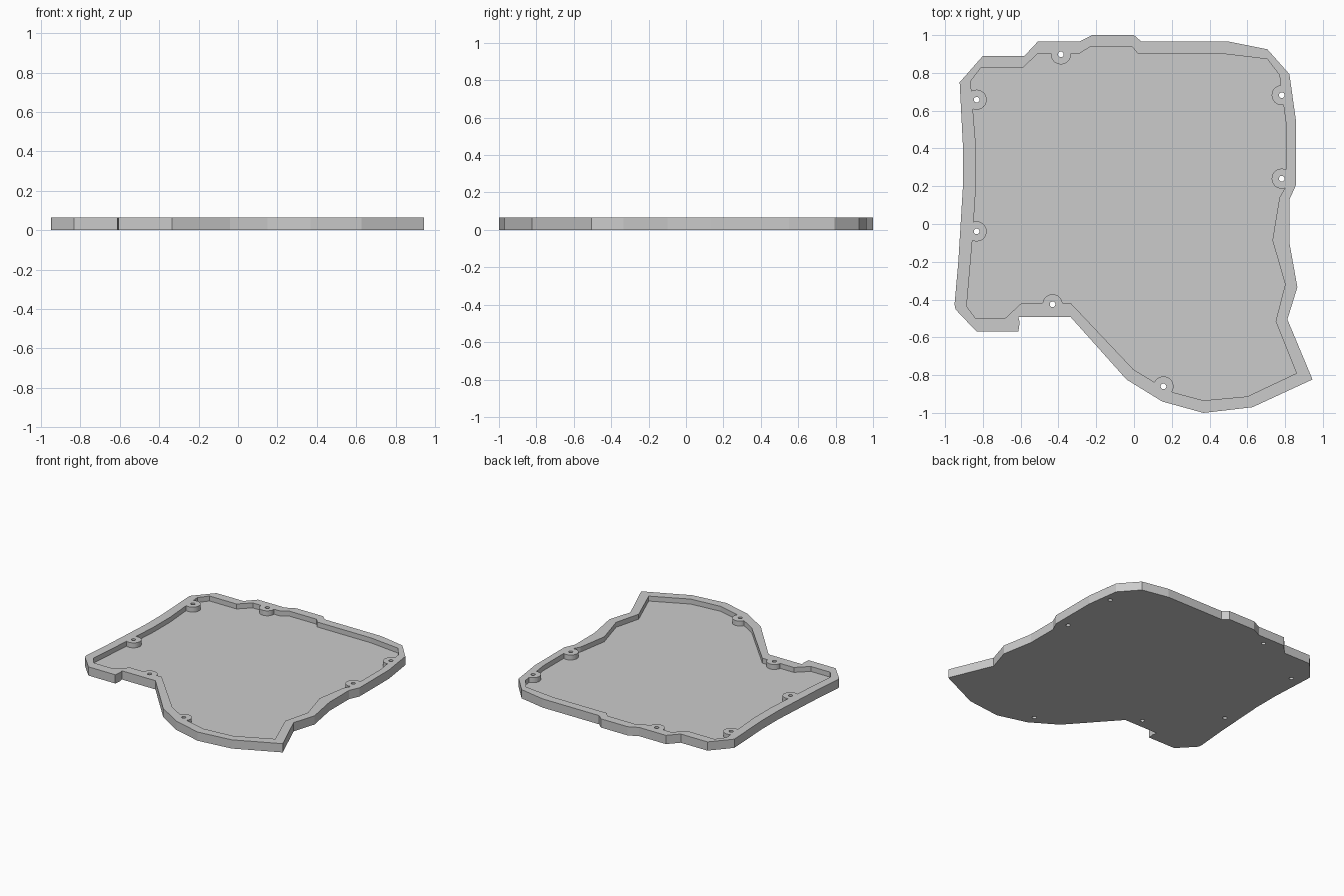
import bpy
import bmesh

default = bpy.data.objects.get("Cube")
if default:
    bpy.data.objects.remove(default, do_unlink=True)

HEIGHT = 0.065
FLOOR = 0.028
BOSS_RADIUS = 0.053
HOLE_RADIUS = 0.015

# Outer edge of the plate, clockwise from the back left corner
OUTER = [
    (-.8, .89), (-.58, .89), (-.51, .965), (-.29, .965), (-.22, 1), (0, 1), (.04, .965),
    (.505, .965), (.706, .925), (.823, .793), (.857, .55), (.857, .205), (.823, .13),
    (.823, -.1), (.865, -.335), (.812, -.505), (.945, -.823), (.627, -.97), (.368, -1),
    (.15, -.94), (-.04, -.823), (-.336, -.492), (-.612, -.492), (-.605, -.52), (-.612, -.57),
    (-.833, -.57), (-.945, -.452), (-.95, -.425), (-.93, -.2), (-.905, .21), (-.905, .4),
    (-.923, .75),
]

# Inner edge of the raised rim
INNER = [
    (-.812, .825), (-.59, .825), (-.51, .902), (-.29, .902), (-.235, .936), (-.008, .936),
    (.02, .902), (.463, .902), (.706, .873), (.77, .788), (.805, .53), (.805, .2),
    (.77, .14), (.733, -.086), (.8, -.32), (.75, -.515), (.86, -.79), (.6, -.913),
    (.368, -.934), (.188, -.886), (-.003, -.77), (-.336, -.418), (-.595, -.418),
    (-.68, -.497), (-.84, -.497), (-.886, -.436), (-.855, -.08), (-.836, .21),
    (-.836, .4), (-.865, .756),
]

# Screw boss centres
BOSSES = [
    (-.833, .658), (-.833, -.039), (-.387, .898), (.782, .682), (.782, .24),
    (-.431, -.425), (.156, -.86),
]


def finish(name, bm):
    """Turn a bmesh into a scene object."""
    bmesh.ops.recalc_face_normals(bm, faces=bm.faces)
    mesh = bpy.data.meshes.new(name)
    bm.to_mesh(mesh)
    bm.free()
    obj = bpy.data.objects.new(name, mesh)
    bpy.context.collection.objects.link(obj)
    return obj


def prism(name, outline, bottom, top):
    """Extrude a flat outline upward."""
    bm = bmesh.new()
    face = bm.faces.new([bm.verts.new((x, y, bottom)) for x, y in outline])
    new = bmesh.ops.extrude_face_region(bm, geom=[face])["geom"]
    verts = [v for v in new if isinstance(v, bmesh.types.BMVert)]
    bmesh.ops.translate(bm, verts=verts, vec=(0, 0, top - bottom))
    return finish(name, bm)


def posts(name, radius, bottom, top, sides):
    """One upright cylinder at every boss centre."""
    bm = bmesh.new()
    for x, y in BOSSES:
        made = bmesh.ops.create_cone(bm, cap_ends=True, segments=sides, radius1=radius,
                                     radius2=radius, depth=top - bottom)
        bmesh.ops.translate(bm, verts=made["verts"], vec=(x, y, (top + bottom) / 2))
    return finish(name, bm)


def cut(target, cutter):
    """Subtract the cutter from the target and discard it."""
    mod = target.modifiers.new("cut", "BOOLEAN")
    mod.operation = "DIFFERENCE"
    mod.solver = "EXACT"
    mod.object = cutter
    bpy.context.view_layer.update()
    graph = bpy.context.evaluated_depsgraph_get()
    mesh = bpy.data.meshes.new_from_object(target.evaluated_get(graph))
    target.modifiers.clear()
    target.data = mesh
    bpy.data.objects.remove(cutter, do_unlink=True)


# Recess shape, with the bosses left standing in it
recess = prism("recess_cutter", INNER, FLOOR, HEIGHT + 0.05)
cut(recess, posts("boss_cutter", BOSS_RADIUS, 0, HEIGHT + 0.1, 40))

# Plate with floor, rim, bosses and through holes
plate = prism("case_bottom_plate", OUTER, 0, HEIGHT)
cut(plate, recess)
cut(plate, posts("hole_cutter", HOLE_RADIUS, -0.05, HEIGHT + 0.05, 24))

# Single plain grey
grey = bpy.data.materials.new("plain_grey")
grey.use_nodes = True
colour = (0.6, 0.6, 0.6, 1)
grey.diffuse_color = colour
grey.node_tree.nodes["Principled BSDF"].inputs["Base Color"].default_value = colour
plate.data.materials.clear()
plate.data.materials.append(grey)
for face in plate.data.polygons:
    face.material_index = 0
    face.use_smooth = False
